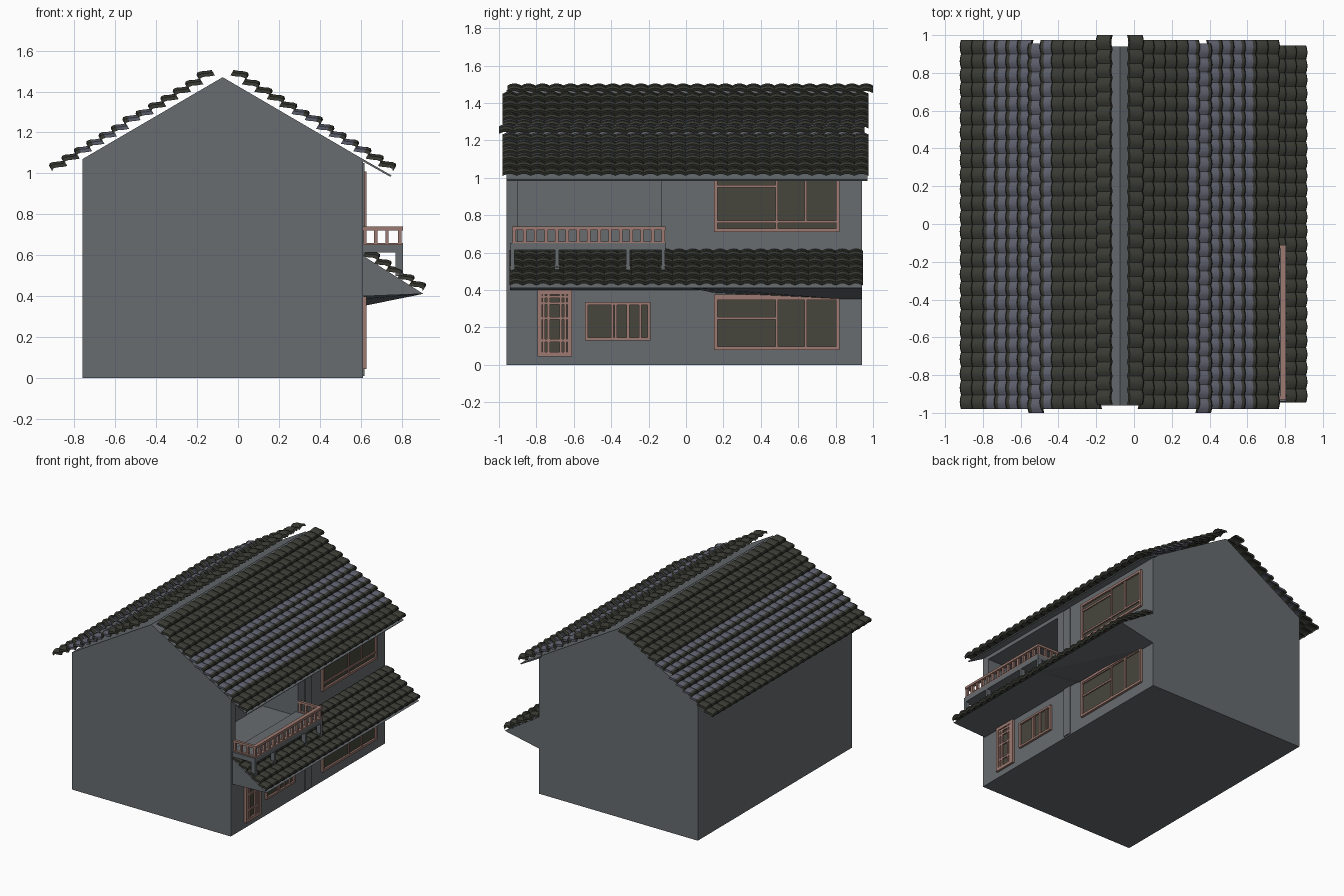
import bpy, bmesh, math
from mathutils import Vector

if "Cube" in bpy.data.objects:
    bpy.data.objects.remove(bpy.data.objects["Cube"])


def material(name, rgb):
    m = bpy.data.materials.new(name)
    m.diffuse_color = (*rgb, 1)
    m.use_nodes = True
    m.node_tree.nodes["Principled BSDF"].inputs["Base Color"].default_value = m.diffuse_color
    return m


WALL = material("grey plaster", (0.135, 0.15, 0.162))
WOOD = material("reddish wood", (0.34, 0.195, 0.165))
GLASS = material("dark glass", (0.062, 0.062, 0.047))
TILE = material("dark tile", (0.042, 0.042, 0.034))
SLATE = material("blue grey tile", (0.105, 0.11, 0.145))


def finish(name, bm, *mats):
    bmesh.ops.recalc_face_normals(bm, faces=bm.faces[:])
    me = bpy.data.meshes.new(name)
    bm.to_mesh(me)
    bm.free()
    for m in mats:
        me.materials.append(m)
    ob = bpy.data.objects.new(name, me)
    bpy.context.collection.objects.link(ob)
    return ob


def boxes(name, items, mat):
    """One object from boxes given as (x0, x1, y0, y1, z0, z1)."""
    bm = bmesh.new()
    for x0, x1, y0, y1, z0, z1 in items:
        vs = bmesh.ops.create_cube(bm, size=1)["verts"]
        for v in vs:
            v.co = (x0 + (v.co.x + .5) * (x1 - x0),
                    y0 + (v.co.y + .5) * (y1 - y0),
                    z0 + (v.co.z + .5) * (z1 - z0))
    return finish(name, bm, mat)


def extrude_y(name, profile, y0, y1, mat):
    bm = bmesh.new()
    f = bm.faces.new([bm.verts.new((x, y0, z)) for x, z in profile])
    new = bmesh.ops.extrude_face_region(bm, geom=[f])["geom"]
    bmesh.ops.translate(bm, vec=(0, y1 - y0, 0),
                        verts=[g for g in new if isinstance(g, bmesh.types.BMVert)])
    return finish(name, bm, mat)


def tile_roof(name, top, bottom, y0, y1, rows, cols, light=(), shifts={}):
    """Overlapping curved tiles laid from the top edge to the bottom edge."""
    a, b = Vector((top[0], 0, top[1])), Vector((bottom[0], 0, bottom[1]))
    step = (b - a) / rows
    n = step.cross(Vector((0, 1, 0))).normalized()
    n = n if n.z > 0 else -n
    width = (y1 - y0) / cols
    along = [(0, .006), (.4, .017), (.7, .028), (.95, .031), (1.08, .022)]
    arc = [j / 4 for j in range(5)]
    bm = bmesh.new()
    for r in range(rows):
        lift = .008 if r in shifts else 0
        for c in range(cols):
            y = y0 + c * width + shifts.get(r, 0)
            rings = []
            for t, h in along:
                base = a + step * (r + t)
                pts = []
                for thick, seq in ((0, arc), (.018, arc[::-1])):
                    for u in seq:
                        p = base + n * (h + lift - thick + .013 * math.sin(math.pi * u))
                        p.y = y + u * width
                        pts.append(bm.verts.new(p))
                rings.append(pts)
            bm.faces.new(rings[0])
            bm.faces.new(rings[-1])
            for i in range(len(rings) - 1):
                p, q = rings[i], rings[i + 1]
                for k in range(len(p)):
                    m = (k + 1) % len(p)
                    f = bm.faces.new((p[k], p[m], q[m], q[k]))
                    f.material_index = 1 if r in light and i < 2 else 0
    ob = finish(name, bm, TILE, SLATE)
    bpy.ops.object.select_all(action='DESELECT')
    ob.select_set(True)
    bpy.context.view_layer.objects.active = ob
    bpy.ops.object.shade_smooth_by_angle(angle=math.radians(35))


# House body with the balcony recess cut out of the right side
MID, WX = -.075, .61
body = extrude_y("house_body", [(-.76, 0), (WX, 0), (WX, 1.07), (MID, 1.47), (-.76, 1.07)],
                 -.96, .94, WALL)
cutter = boxes("recess_cutter", [(.30, .8, -.90, -.13, .62, 1.03)], WALL)
cutter.hide_render = True
mod = body.modifiers.new("recess", 'BOOLEAN')
mod.operation, mod.object, mod.solver = 'DIFFERENCE', cutter, 'EXACT'
bpy.context.view_layer.objects.active = body
bpy.ops.object.modifier_apply(modifier="recess")
bpy.data.objects.remove(cutter)
boxes("wall_pillar", [(WX - .01, WX + .008, -.05, .02, .01, 1.05)], WALL)

# Main roof: right eave board and two tiled slopes
extrude_y("eave_board", [(.59, 1.082), (.75, .99), (.745, .983), (.59, 1.07)], -.96, .97, WALL)
for side, name in ((1, "right"), (-1, "left")):
    tile_roof("roof_tiles_" + name, (MID + side * .04, 1.482), (MID + side * .825, 1.01),
              -.98, .975, 13, 26, range(5, 11), {0: .025, 6: -.02})

# Lower roof over the ground floor
extrude_y("lower_roof_base", [(.60, .605), (.905, .412), (.60, .40)], -.94, .94, WALL)
tile_roof("lower_roof_tiles", (.615, .605), (.895, .425), -.945, .945, 5, 26)
bm = bmesh.new()
for p in [(.905, .02, .412), (.905, .94, .412), (.60, .02, .412), (.60, .94, .412),
          (.60, .15, .385), (.60, .80, .385), (.60, .94, .35), (.60, .86, .35)]:
    bm.verts.new(p)
bmesh.ops.convex_hull(bm, input=bm.verts[:])
finish("lower_roof_soffit", bm, WALL)


def window(name, y0, y1, z0, z1, w, uprights, bars):
    """Frame, uprights (y, z0, z1) and crossbars (z, y0, y1) over a glass plate."""
    x0, x1, x2 = WX - .005, WX + .018, WX + .013
    items = [(x0, x1, y0, y0 + w, z0, z1), (x0, x1, y1 - w, y1, z0, z1),
             (x0, x1, y0, y1, z0, z0 + w), (x0, x1, y0, y1, z1 - w, z1)]
    h = .007
    items += [(x0, x2, y - h, y + h, a, b) for y, a, b in uprights]
    items += [(x0, x2, a, b, z - h, z + h) for z, a, b in bars]
    boxes(name + "_frame", items, WOOD)
    boxes(name + "_glass", [(WX - .003, WX + .004, y0 + .005, y1 - .005, z0 + .005, z1 - .005)], GLASS)


# Windows and door
window("upper_window", .15, .82, .71, 1.01, .018,
       [(.485, .71, 1.01), (.64, .765, 1.01)], [(.765, .15, .82), (.955, .15, .485)])
window("lower_window", .15, .82, .08, .375, .018,
       [(.485, .08, .375), (.64, .08, .375)], [(.25, .15, .485), (.355, .15, .82)])
window("small_window", -.54, -.19, .13, .335, .015,
       [(-.395, .13, .335), (-.375, .13, .335), (-.31, .13, .335), (-.245, .13, .335)], [])
window("door", -.795, -.61, .045, .40, .024,
       [(-.735, .05, .38), (-.67, .05, .38), (-.76, .05, .38), (-.645, .05, .38)],
       [(.365, -.79, -.61), (.33, -.79, -.61), (.25, -.79, -.61), (.13, -.79, -.61)])

# Balcony deck and its posts, resting on the lower roof
BX, B0, B1 = .805, -.94, -.11
boxes("balcony_deck", [(WX - .02, BX, B0, B1, .615, .652)], WALL)
boxes("balcony_posts", [(BX - .035, BX, y - .01, y + .01, .50, .62)
                        for y in (-.928, -.69, -.31, -.121)], WALL)

# Railing: top rail, foot rail and balusters on three sides
rail = []
for z0, z1 in ((.722, .74), (.65, .66)):
    rail.append((BX - .03, BX, B0 + .01, B1, z0, z1))
    rail += [(WX, BX, y, y + .02, z0, z1) for y in (B0 + .01, B1 - .02)]
for i in range(15):
    y = B0 + .012 + i * (B1 - B0 - .032) / 14
    rail.append((BX - .024, BX - .006, y, y + .018, .65, .73))
for y in (B0 + .012, B1 - .018):
    rail += [(x, x + .016, y, y + .016, .65, .73) for x in (.612, .665, .72)]
boxes("balcony_railing", rail, WOOD)
